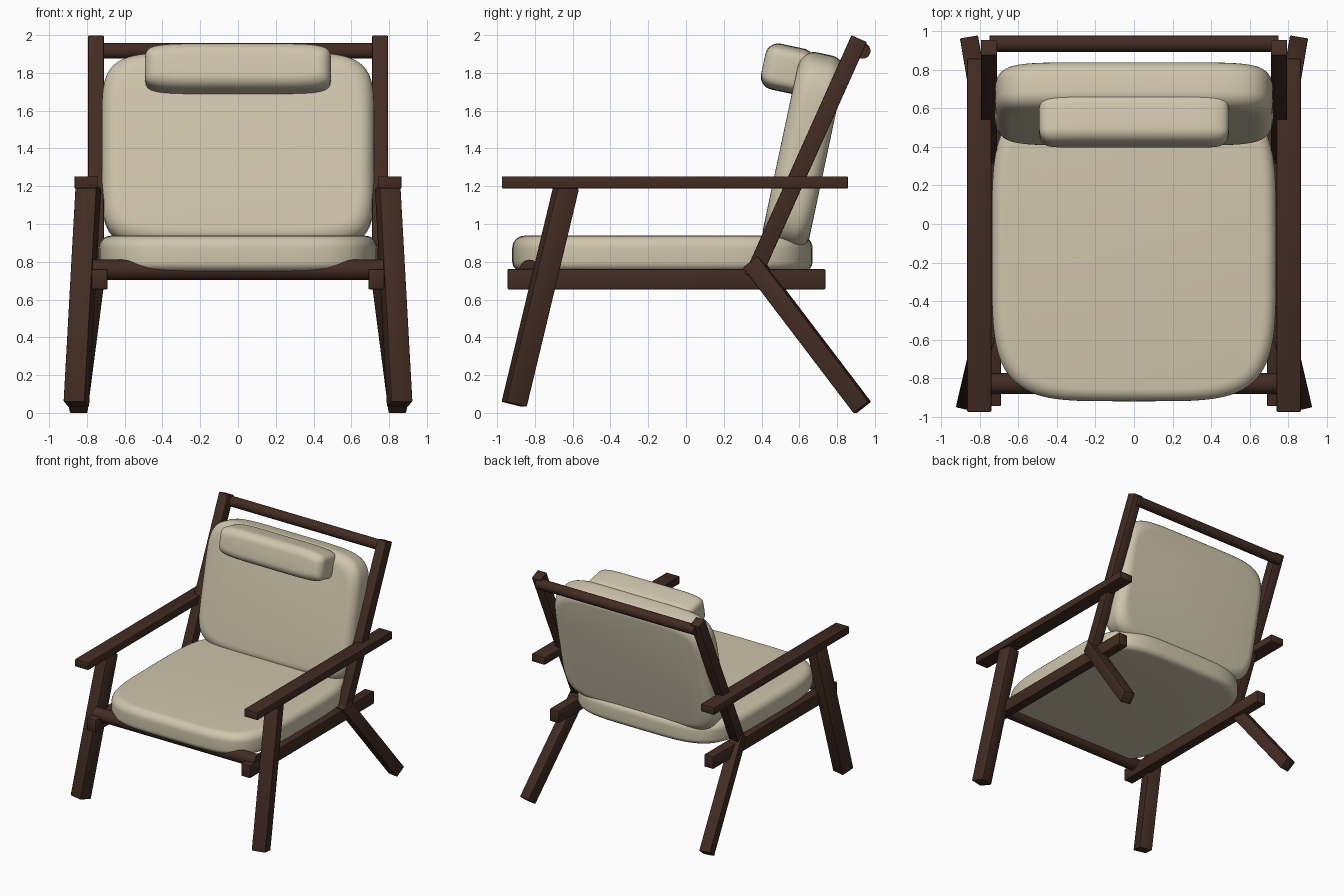
import bpy, bmesh, math
from mathutils import Vector, Matrix

old = bpy.data.objects.get("Cube")
if old:
    bpy.data.objects.remove(old, do_unlink=True)


def material(name, rgb):
    mat = bpy.data.materials.new(name)
    mat.use_nodes = True
    mat.diffuse_color = (*rgb, 1)
    mat.node_tree.nodes["Principled BSDF"].inputs["Base Color"].default_value = (*rgb, 1)
    return mat


wood = material("dark brown wood", (0.054, 0.025, 0.016))
fabric = material("beige fabric", (0.62, 0.56, 0.41))


def finish(bm, name, mat, angle, mirrored=False):
    bmesh.ops.recalc_face_normals(bm, faces=bm.faces)
    mesh = bpy.data.meshes.new(name)
    bm.to_mesh(mesh)
    bm.free()
    mesh.materials.append(mat)
    obj = bpy.data.objects.new(name, mesh)
    bpy.context.collection.objects.link(obj)
    if mirrored:
        obj.modifiers.new("Mirror", "MIRROR")
    bpy.ops.object.select_all(action="DESELECT")
    obj.select_set(True)
    bpy.context.view_layer.objects.active = obj
    bpy.ops.object.shade_smooth_by_angle(angle=math.radians(angle))
    return obj


def beam(name, start, end, width, depth):
    """Square timber from start to end on the left, mirrored to the right."""
    start, end = Vector(start), Vector(end)
    along = (end - start).normalized()
    # the width direction stays level
    side = along.cross(Vector((0, 0, 1))).normalized()
    across = along.cross(side)
    frame = Matrix((side * width, across * depth, end - start)).transposed().to_4x4()
    frame.translation = (start + end) / 2
    bm = bmesh.new()
    bmesh.ops.create_cube(bm, size=1, matrix=frame)
    bmesh.ops.bevel(bm, geom=bm.edges[:], offset=0.006, segments=2,
                    profile=0.5, affect="EDGES")
    return finish(bm, name, wood, 30, mirrored=True)


def dowel(name, half, y, z, radius):
    """Round bar running across the chair."""
    bm = bmesh.new()
    frame = Matrix.Translation((0, y, z)) @ Matrix.Rotation(math.pi / 2, 4, "Y")
    bmesh.ops.create_cone(bm, cap_ends=True, segments=32, radius1=radius,
                          radius2=radius, depth=2 * half, matrix=frame)
    return finish(bm, name, wood, 40)


def cushion(name, half_u, half_v, half_t, rims, power, frame, count=96, steps=7):
    """Squarish padded block: superellipse outline with rounded rims."""
    rings = []
    for sign, rim in zip((-1, 1), rims):
        arc = [i / steps * math.pi / 2 for i in range(steps + 1)]
        if sign > 0:
            arc.reverse()
        for a in arc:
            # a = 0 is the flat cap, a = 90 degrees the side wall
            rings.append((rim * (1 - math.sin(a)),
                          sign * (half_t - rim * (1 - math.cos(a)))))
    bm = bmesh.new()
    loops = []
    for inset, t in rings:
        loop = []
        for i in range(count):
            c, s = (f(2 * math.pi * i / count) for f in (math.cos, math.sin))
            u = math.copysign(abs(c) ** (2 / power), c) * (half_u - inset)
            v = math.copysign(abs(s) ** (2 / power), s) * (half_v - inset)
            loop.append(bm.verts.new(frame @ Vector((u, v, t))))
        loops.append(loop)
    for low, high in zip(loops, loops[1:]):
        for i in range(count):
            j = (i + 1) % count
            bm.faces.new((low[i], low[j], high[j], high[i]))
    bm.faces.new(loops[0])
    bm.faces.new(loops[-1])
    return finish(bm, name, fabric, 60)


# Timber frame, left side mirrored to the right
beam("front_legs", (0.856, -0.91, 0.045), (0.792, -0.633, 1.20), 0.115, 0.116)
beam("rear_legs", (0.85, 0.934, 0.028), (0.75, 0.347, 0.80), 0.095, 0.1)
beam("back_posts", (0.752, 0.352, 0.72), (0.752, 0.917, 1.981), 0.085, 0.09)
beam("armrests", (0.803, -0.975, 1.22), (0.803, 0.858, 1.22), 0.126, 0.064)
beam("seat_rails", (0.733, -0.945, 0.708), (0.733, 0.738, 0.708), 0.085, 0.107)

# Round cross bars
dowel("top_cross_bar", 0.75, 0.935, 1.917, 0.042)
dowel("front_cross_bar", 0.77, -0.828, 0.757, 0.054)

# Cushions
cushion("seat_cushion", 0.738, 0.795, 0.094, (0.05, 0.065), 4.5,
        Matrix.Translation((0, -0.125, 0.844)))
lean = Matrix.Rotation(math.radians(90 - 12), 4, "X")
cushion("back_cushion", 0.722, 0.527, 0.125, (0.085, 0.085), 6,
        Matrix.Translation((0, 0.623, 1.385)) @ lean)
cushion("head_pillow", 0.492, 0.124, 0.132, (0.07, 0.07), 6,
        Matrix.Translation((0, 0.538, 1.82)) @ lean)
